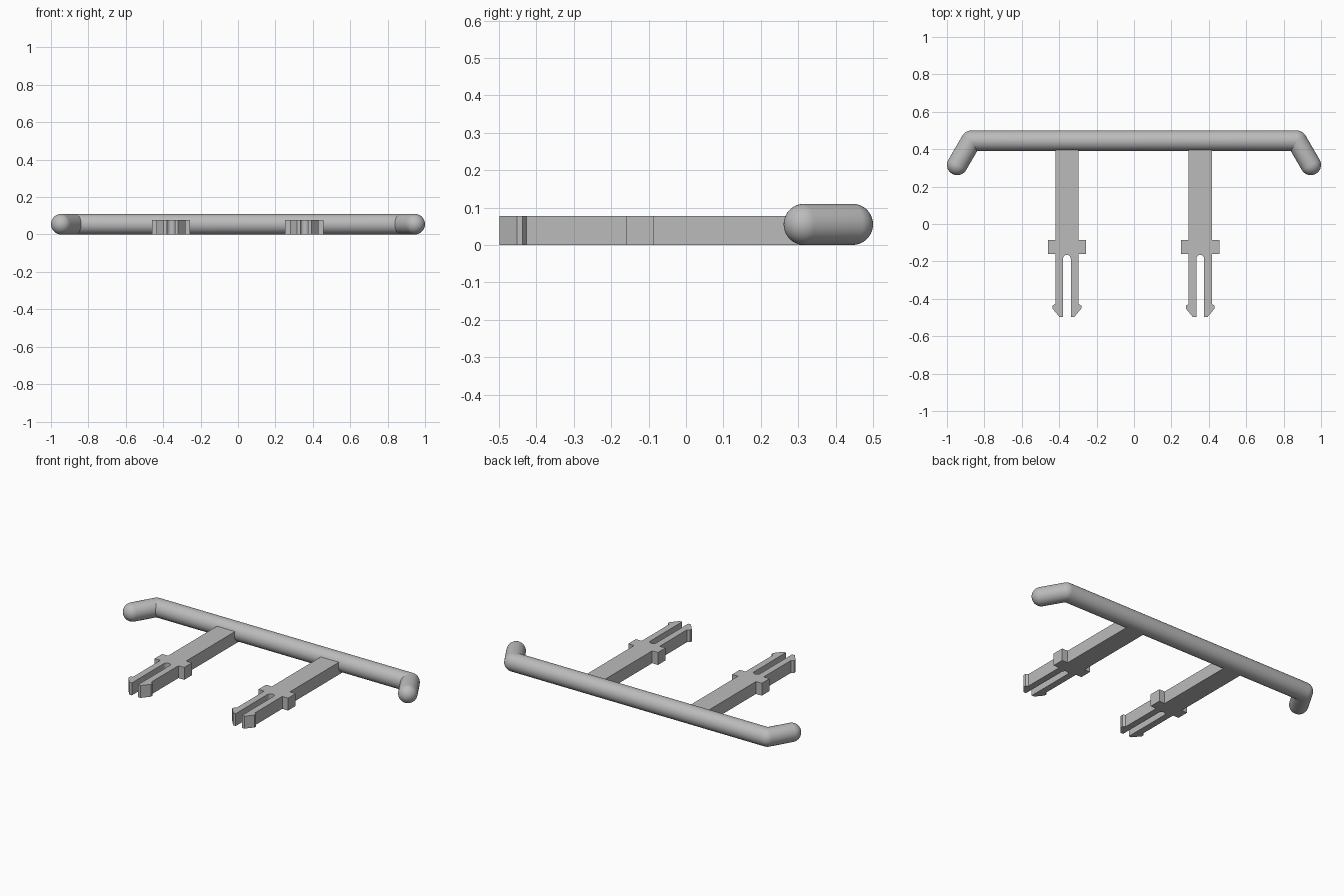
import bpy, bmesh, math
from mathutils import Vector

cube = bpy.data.objects.get("Cube")
if cube:
    bpy.data.objects.remove(cube, do_unlink=True)

grey = bpy.data.materials.new("plain grey")
grey.use_nodes = True
colour = (0.5, 0.5, 0.5, 1)
grey.diffuse_color = colour
grey.node_tree.nodes["Principled BSDF"].inputs["Base Color"].default_value = colour

R = 0.055            # bar radius
ELBOW = Vector((0.87, 0.445, R))
TIP = Vector((0.945, 0.316, R))
LEG_HEIGHT = 0.077


def finish(name, bm, smooth):
    bmesh.ops.recalc_face_normals(bm, faces=bm.faces)
    mesh = bpy.data.meshes.new(name)
    bm.to_mesh(mesh)
    bm.free()
    mesh.materials.append(grey)
    obj = bpy.data.objects.new(name, mesh)
    bpy.context.collection.objects.link(obj)
    if smooth:
        bpy.ops.object.select_all(action='DESELECT')
        obj.select_set(True)
        bpy.context.view_layer.objects.active = obj
        bpy.ops.object.shade_smooth_by_angle(angle=math.radians(35))
    return obj


def rounded_rod(name, start, end, round_start):
    """Lathed rod with a domed end, and a domed or open start."""
    length = (end - start).length
    arc = [(R * math.cos(i * math.pi / 20), R * math.sin(i * math.pi / 20))
           for i in range(11)]
    profile = [(r, length + h) for r, h in arc]
    if round_start:
        profile = [(r, -h) for r, h in reversed(arc)] + profile
    else:
        profile = [(R, 0)] + profile
    bm = bmesh.new()
    verts = [bm.verts.new((r, 0, h)) for r, h in profile]
    edges = [bm.edges.new(pair) for pair in zip(verts, verts[1:])]
    bmesh.ops.spin(bm, geom=verts + edges, cent=(0, 0, 0), axis=(0, 0, 1),
                   angle=math.tau, steps=40)
    bmesh.ops.remove_doubles(bm, verts=bm.verts, dist=0.0001)
    turn = (end - start).to_track_quat('Z', 'Y').to_matrix()
    bmesh.ops.rotate(bm, verts=bm.verts, cent=(0, 0, 0), matrix=turn)
    bmesh.ops.translate(bm, verts=bm.verts, vec=start)
    return finish(name, bm, True)


def clip_leg(name, x):
    """Flat leg with a stop collar and a split, barbed snap end."""
    slot = 0.021
    side = [(0.062, 0.445), (0.062, -0.085), (0.102, -0.085), (0.102, -0.16),
            (0.062, -0.16), (0.062, -0.427), (0.077, -0.437), (0.077, -0.452),
            (0.039, -0.498), (slot, -0.498)]
    # rounded inner end of the slot
    side += [(slot * math.cos(a), -0.186 + slot * math.sin(a))
             for a in (i * math.pi / 12 for i in range(7))]
    side[-1] = (0, side[-1][1])
    outline = side + [(-px, py) for px, py in reversed(side[:-1])]
    bm = bmesh.new()
    face = bm.faces.new([bm.verts.new((x + px, py, 0)) for px, py in outline])
    top = bmesh.ops.extrude_face_region(bm, geom=[face])["geom"]
    bmesh.ops.translate(bm, vec=(0, 0, LEG_HEIGHT),
                        verts=[v for v in top if isinstance(v, bmesh.types.BMVert)])
    return finish(name, bm, False)


# Cross bar with bent ends
mirror = Vector((-1, 1, 1))
rounded_rod("cross_bar", ELBOW * mirror, ELBOW, True)
rounded_rod("left_bent_end", ELBOW, TIP, False)
rounded_rod("right_bent_end", ELBOW * mirror, TIP * mirror, False)

# Snap-in legs
clip_leg("left_clip_leg", 0.354)
clip_leg("right_clip_leg", -0.359)
